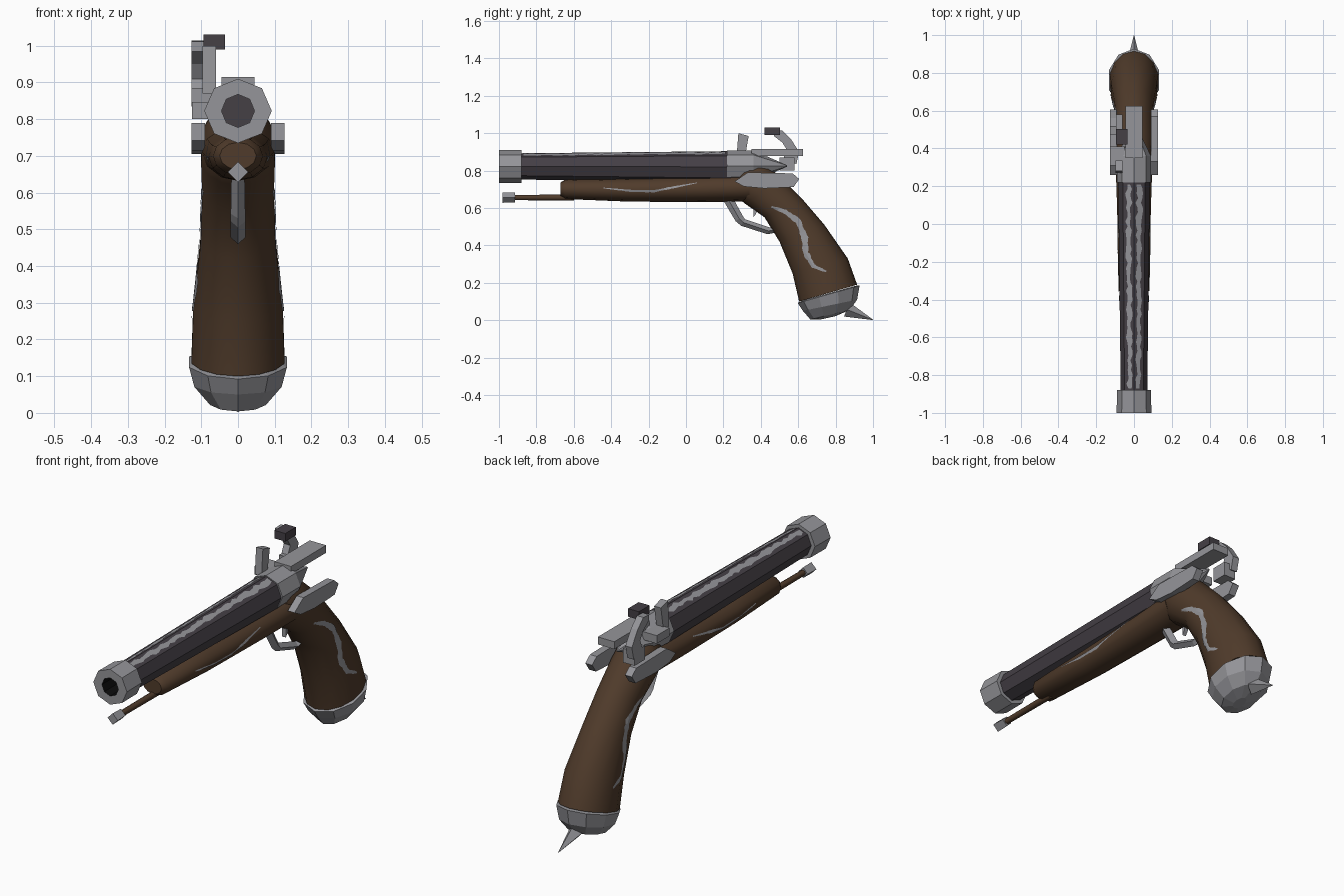
import bpy, bmesh, math, random
from mathutils import Vector
from mathutils.bvhtree import BVHTree

random.seed(4)
if "Cube" in bpy.data.objects:
    bpy.data.objects.remove(bpy.data.objects["Cube"])


def material(name, r, g, b):
    m = bpy.data.materials.new(name)
    m.use_nodes = True
    m.diffuse_color = (r, g, b, 1)
    bsdf = m.node_tree.nodes["Principled BSDF"]
    bsdf.inputs["Base Color"].default_value = (r, g, b, 1)
    bsdf.inputs["Roughness"].default_value = 0.7
    return m


WOOD = material("dark walnut", .08, .044, .024)
STEEL = material("grey steel", .30, .30, .32)
IRON = material("dark iron", .058, .05, .06)
BLACK = material("bore black", .004, .004, .004)


def finish(name, bm, mats, smooth=False):
    bmesh.ops.recalc_face_normals(bm, faces=bm.faces)
    mesh = bpy.data.meshes.new(name)
    bm.to_mesh(mesh)
    bm.free()
    ob = bpy.data.objects.new(name, mesh)
    bpy.context.collection.objects.link(ob)
    for m in mats:
        mesh.materials.append(m)
    if smooth:
        mesh.shade_smooth()
        mesh.set_sharp_from_angle(angle=math.radians(50))
    return ob


def loft(name, sections, mats, sides=8, smooth=False, rule=None):
    """Elliptic rings; each section is (low y, low z, high y, high z, half width)."""
    bm = bmesh.new()
    rings = []
    for ly, lz, hy, hz, w in sections:
        c = Vector((0, (ly + hy) / 2, (lz + hz) / 2))
        half = Vector((0, (hy - ly) / 2, (hz - lz) / 2))
        ring = []
        for i in range(sides):
            a = 2 * math.pi * i / sides
            ring.append(bm.verts.new(c + half * math.cos(a) + Vector((w * math.sin(a), 0, 0))))
        rings.append(ring)
    for k, (p, q) in enumerate(zip(rings, rings[1:])):
        for i in range(sides):
            j = (i + 1) % sides
            f = bm.faces.new((p[i], p[j], q[j], q[i]))
            f.material_index = rule(k) if rule else 0
    bm.faces.new(rings[0])
    end = bm.faces.new(rings[-1])
    end.material_index = rule(len(rings)) if rule else 0
    return finish(name, bm, mats, smooth)


def tube(y, z, r, w=None):
    return (y, z - r, y, z + r, w or r)


def plate(name, x0, x1, outline, mat):
    """Side outline in y, z extruded across x."""
    bm = bmesh.new()
    f = bm.faces.new([bm.verts.new((x0, y, z)) for y, z in outline])
    out = bmesh.ops.extrude_face_region(bm, geom=[f])["geom"]
    verts = [v for v in out if isinstance(v, bmesh.types.BMVert)]
    bmesh.ops.translate(bm, verts=verts, vec=(x1 - x0, 0, 0))
    return finish(name, bm, [mat])


def box(name, x0, x1, y0, y1, z0, z1, mat):
    return plate(name, x0, x1, [(y0, z0), (y1, z0), (y1, z1), (y0, z1)], mat)


# Barrel, muzzle ring with bore, and breech
BORE = .8225
loft("barrel", [tube(-.9, BORE, .07), tube(.24, .82, .084)], [IRON])
loft("muzzle_ring", [tube(-.88, BORE, .0875, .09), tube(-1, BORE, .0875, .092),
                     tube(-1, BORE, .07), tube(-1, BORE, .045), tube(-.89, BORE, .045)],
     [STEEL, BLACK], rule=lambda k: 1 if k > 2 else 0)
loft("breech", [tube(.22, .825, .083, .09), tube(.36, .825, .083, .09),
                tube(.54, .825, .004)], [STEEL])
box("top_strap", -.045, .045, .35, .625, .878, .915, STEEL)

# Worn bright streaks on the two upper barrel facets
for side, label in ((1, "left"), (-1, "right")):
    bm = bmesh.new()
    last = None
    steps = 44
    for i in range(steps + 1):
        y = -.87 + 1.08 * i / steps
        r = .0715 + .014 * (y + .9) / 1.14
        s = r * math.sqrt(.5)
        top, low = Vector((0, y, BORE + r)), Vector((side * s, y, BORE + s))
        row = [bm.verts.new(top.lerp(low, t + random.uniform(-.12, .12))) for t in (.25, .68)]
        if last:
            bm.faces.new((last[0], last[1], row[1], row[0]))
        last = row
    finish(label + "_barrel_wear", bm, [STEEL])

# Wooden fore stock and grip
stock = loft("fore_stock", [tube(-.67, .70, .037, .05), tube(-.645, .70, .052, .068),
                            tube(-.3, .697, .063, .08), tube(.1, .702, .07, .09),
                            tube(.34, .71, .075, .098)], [WOOD], 12, True)
grip = loft("grip", [(.25, .73, .385, .862, .075), (.27, .66, .42, .84, .1),
                     (.32, .62, .50, .77, .103), (.42, .55, .62, .65, .1),
                     (.50, .42, .74, .51, .105), (.57, .25, .865, .33, .125),
                     (.605, .10, .915, .19, .13)], [WOOD], 14, True)


# Steel inlay ribbons laid on the wood on both sides
def inlay(name, base, path, width):
    mesh = base.data
    tree = BVHTree.FromPolygons([v.co for v in mesh.vertices],
                                [tuple(p.vertices) for p in mesh.polygons])
    pts = [Vector((0, y, z)) for y, z in path]
    fine = [a.lerp(b, i / 6) for a, b in zip(pts, pts[1:]) for i in range(6)] + [pts[-1]]
    for side, label in ((1, "left"), (-1, "right")):
        bm = bmesh.new()
        last = None
        for i, p in enumerate(fine):
            d = fine[min(i + 1, len(fine) - 1)] - fine[max(i - 1, 0)]
            n = Vector((0, -d.z, d.y)).normalized()
            w = width * (.3 + .7 * math.sin(math.pi * i / (len(fine) - 1)))
            w *= random.uniform(.75, 1.2)
            row = []
            for k in (-1, 0, 1):
                hit = tree.ray_cast(p + n * w * k / 2 + Vector((side, 0, 0)), Vector((-side, 0, 0)))[0]
                if hit:
                    row.append(bm.verts.new(hit + Vector((side * .003, 0, 0))))
            if last and len(row) == 3:
                for k in (0, 1):
                    bm.faces.new((last[k], last[k + 1], row[k + 1], row[k]))
            last = row if len(row) == 3 else None
        finish(label + "_" + name, bm, [STEEL])


inlay("grip_inlay", grip, [(.457, .607), (.53, .58), (.60, .53), (.635, .44), (.64, .36),
                           (.68, .29), (.75, .26)], .034)
inlay("stock_inlay", stock, [(-.44, .707), (-.3, .692), (-.17, .69), (-.06, .712), (.06, .735)], .013)

# Butt cap and spike
loft("butt_cap", [(.62, .105, .91, .185, .125), (.597, .092, .928, .185, .14),
                  (.625, .05, .915, .11, .125), (.665, .004, .875, .055, .08),
                  (.72, .004, .80, .022, .025)], [STEEL], 10)
loft("butt_spike", [(.845, .02, .875, .095, .036), (.998, .001, .999, .004, .001)], [STEEL], 4)

# Ramrod
loft("ramrod", [tube(-.93, .656, .014), tube(-.6, .656, .016)], [WOOD], 8, True)
loft("ramrod_tip", [tube(-.98, .656, .028), tube(-.915, .656, .026)], [STEEL], 4)

# Trigger guard with a diamond section, and trigger
loft("trigger_guard", [(.20, .64, .25, .655, .018), (.265, .53, .305, .555, .02),
                       (.295, .505, .315, .54, .02), (.435, .46, .45, .495, .02),
                       (.49, .47, .49, .505, .018)], [STEEL], 4)
plate("trigger", -.01, .01, [(.36, .64), (.385, .64), (.375, .57), (.36, .55)], STEEL)

# Side plates
SIDE = [(.26, .742), (.33, .79), (.57, .785), (.605, .755), (.575, .712), (.42, .705), (.31, .715)]
plate("left_side_plate", .09, .127, SIDE, STEEL)
plate("right_side_plate", -.127, -.09, SIDE, STEEL)

# Lock on the right: pan, frizzen, hammer and jaw
box("pan", -.127, -.05, .31, .41, .845, .885, STEEL)
plate("frizzen", -.097, -.06, [(.27, .87), (.315, .87), (.335, .985), (.28, 1.0)], STEEL)
plate("hammer", -.127, -.092, [(.47, 1.012), (.515, 1.015), (.56, .97), (.605, .90), (.59, .835),
                               (.52, .865), (.54, .91), (.515, .95), (.47, .985)], STEEL)
box("hammer_jaw", -.094, -.035, .42, .503, .99, 1.03, IRON)
box("hammer_base", -.125, -.06, .50, .58, .80, .87, STEEL)
